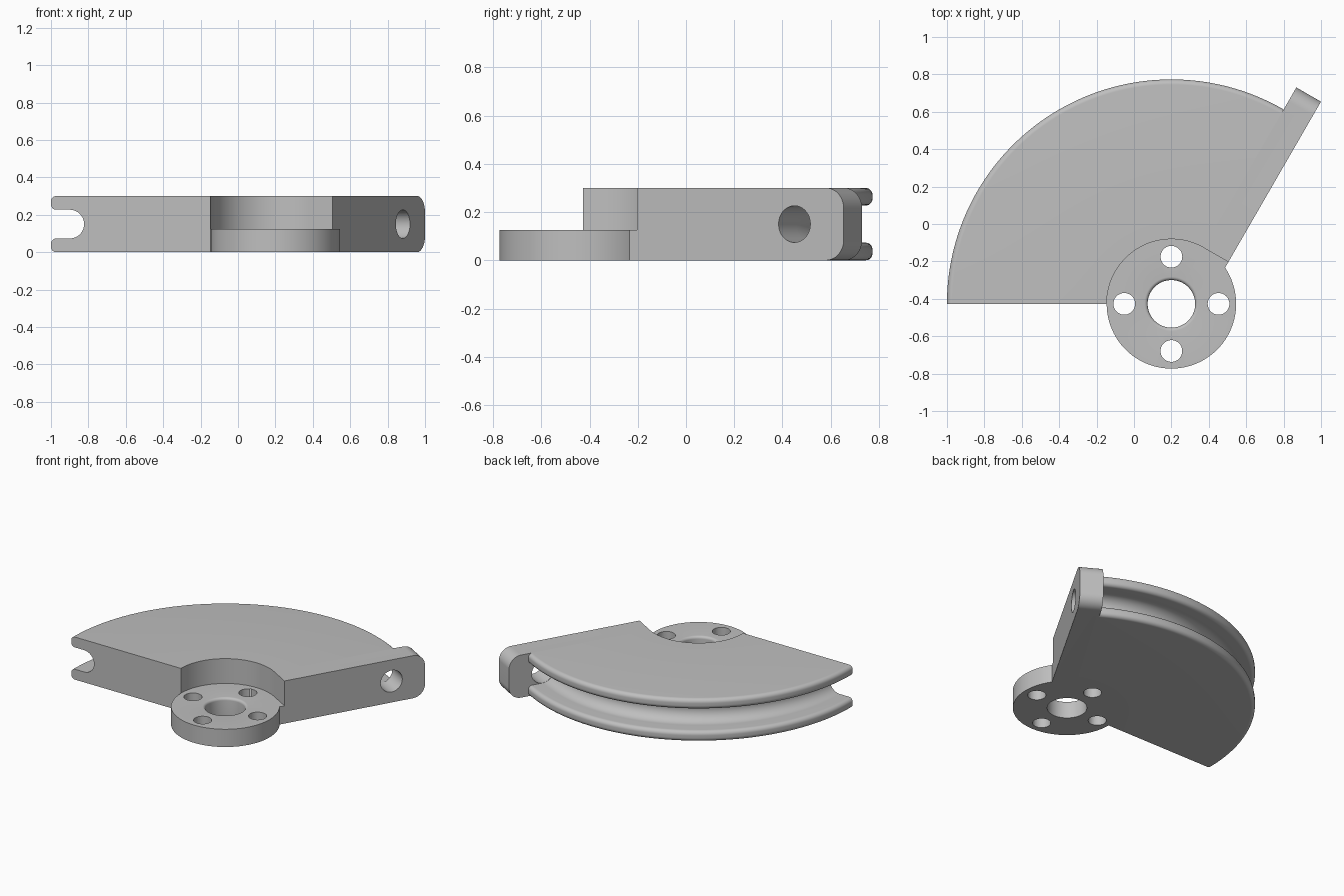
import bpy, bmesh
from math import sin, cos, pi, radians
from mathutils import Vector, Matrix

cube = bpy.data.objects.get("Cube")
if cube:
    bpy.data.objects.remove(cube, do_unlink=True)

CENTER = Vector((0.2, -0.427, 0))      # turning axis
ALONG = Vector((cos(pi / 3), sin(pi / 3), 0))    # direction of the arm
ACROSS = Vector((sin(pi / 3), -cos(pi / 3), 0))  # out of the arm's flat side
HEIGHT, HUB_HEIGHT, HUB_R, RIM_R = 0.3, 0.125, 0.346, 1.2
GROOVE_R, GROOVE_AT, LIP_R = 0.077, 1.1, 0.028
ARM_WIDTH, ARM_END, ARM_ROUND = 0.152, 1.336, 0.085
MID = HEIGHT / 2


def arc(u, v, r, start, end, steps):
    """Points of an arc in a 2D profile, angles in degrees."""
    angles = [radians(start + (end - start) * i / steps) for i in range(steps + 1)]
    return [(u + r * cos(a), v + r * sin(a)) for a in angles]


def finish(bm, name):
    bmesh.ops.recalc_face_normals(bm, faces=bm.faces[:])
    mesh = bpy.data.meshes.new(name)
    bm.to_mesh(mesh)
    bm.free()
    obj = bpy.data.objects.new(name, mesh)
    bpy.context.scene.collection.objects.link(obj)
    return obj


def skin(rings, name, closed):
    """Join equal rings of points into a solid."""
    bm = bmesh.new()
    rows = [[bm.verts.new(p) for p in ring] for ring in rings]
    pairs = list(zip(rows, rows[1:]))
    if closed:
        pairs.append((rows[-1], rows[0]))
    else:
        bm.faces.new(rows[0])
        bm.faces.new(rows[-1])
    for a, b in pairs:
        for i in range(len(a)):
            j = (i + 1) % len(a)
            bm.faces.new((a[i], a[j], b[j], b[i]))
    return finish(bm, name)


def sweep(profile, start, end, name):
    """Turn an (r, z) profile about the axis in one degree steps."""
    closed = end - start == 360
    rings = []
    for deg in range(start, end if closed else end + 1):
        a = radians(deg)
        rings.append([CENTER + Vector((r * cos(a), r * sin(a), z)) for r, z in profile])
    return skin(rings, name, closed)


def extrude_across(profile, n0, n1, name):
    """Extrude a (distance along arm, z) profile across the arm."""
    rings = [[CENTER + ALONG * d + ACROSS * n + Vector((0, 0, z)) for d, z in profile]
             for n in (n0, n1)]
    return skin(rings, name, False)


def combine(target, other, operation):
    """Apply a boolean and remove the helper."""
    mod = target.modifiers.new(operation.lower(), "BOOLEAN")
    mod.operation, mod.solver, mod.object = operation, "EXACT", other
    bpy.context.view_layer.update()
    graph = bpy.context.evaluated_depsgraph_get()
    mesh = bpy.data.meshes.new_from_object(target.evaluated_get(graph))
    target.modifiers.clear()
    target.data = mesh
    bpy.data.objects.remove(other, do_unlink=True)


# Grooved sector with rounded lips, stepped to seat on the hub
lip = GROOVE_AT and MID - GROOVE_R
lower = ([(0.3, 0)] + arc(RIM_R - LIP_R, LIP_R, LIP_R, -90, 0, 8)
         + arc(RIM_R - LIP_R, lip - LIP_R, LIP_R, 0, 90, 8))
groove = arc(GROOVE_AT, MID, GROOVE_R, 270, 90, 28)
upper = [(r, HEIGHT - z) for r, z in reversed(lower[1:])]
step = [(HUB_R, HEIGHT), (HUB_R, HUB_HEIGHT), (0.3, HUB_HEIGHT)]
body = sweep(lower + groove + upper + step, 59, 180, "grooved_sector")

# Straight arm along one side, with a rounded end tab
corner = ARM_END - ARM_ROUND
arm = extrude_across(
    [(0.25, 0)] + arc(corner, ARM_ROUND, ARM_ROUND, -90, 0, 16)
    + arc(corner, HEIGHT - ARM_ROUND, ARM_ROUND, 0, 90, 16)
    + [(HUB_R, HEIGHT), (HUB_R, HUB_HEIGHT), (0.25, HUB_HEIGHT)],
    0, ARM_WIDTH, "arm")
combine(body, arm, "UNION")

# Thin hub disc with a softened bore
bore, soft = 0.127, 0.018
hub = sweep([(bore, 0), (HUB_R, 0), (HUB_R, HUB_HEIGHT)]
            + arc(bore + soft, HUB_HEIGHT - soft, soft, 90, 180, 6), 0, 360, "hub")
combine(body, hub, "UNION")

# Cable hole through the arm into the groove
hole = extrude_across(arc(GROOVE_AT, MID, GROOVE_R - 0.001, 0, 354, 59),
                      -0.01, 0.25, "cable_hole")
combine(body, hole, "DIFFERENCE")

# Four bolt holes around the bore
for k in range(4):
    a = k * pi / 2
    bm = bmesh.new()
    spot = CENTER + Vector((0.252 * cos(a), 0.252 * sin(a), HUB_HEIGHT / 2))
    bmesh.ops.create_cone(bm, cap_ends=True, segments=48, radius1=0.058,
                          radius2=0.058, depth=0.3, matrix=Matrix.Translation(spot))
    combine(body, finish(bm, "bolt_hole"), "DIFFERENCE")

# Plain grey finish
GREY = (0.52, 0.52, 0.52, 1)
mat = bpy.data.materials.new("plain grey")
mat.use_nodes = True
mat.diffuse_color = GREY
mat.node_tree.nodes["Principled BSDF"].inputs["Base Color"].default_value = GREY
body.data.materials.clear()
body.data.materials.append(mat)
for poly in body.data.polygons:
    poly.material_index = 0

# Smooth curves, crisp edges
bpy.ops.object.select_all(action="DESELECT")
body.select_set(True)
bpy.context.view_layer.objects.active = body
bpy.ops.object.shade_smooth_by_angle(angle=radians(30))
